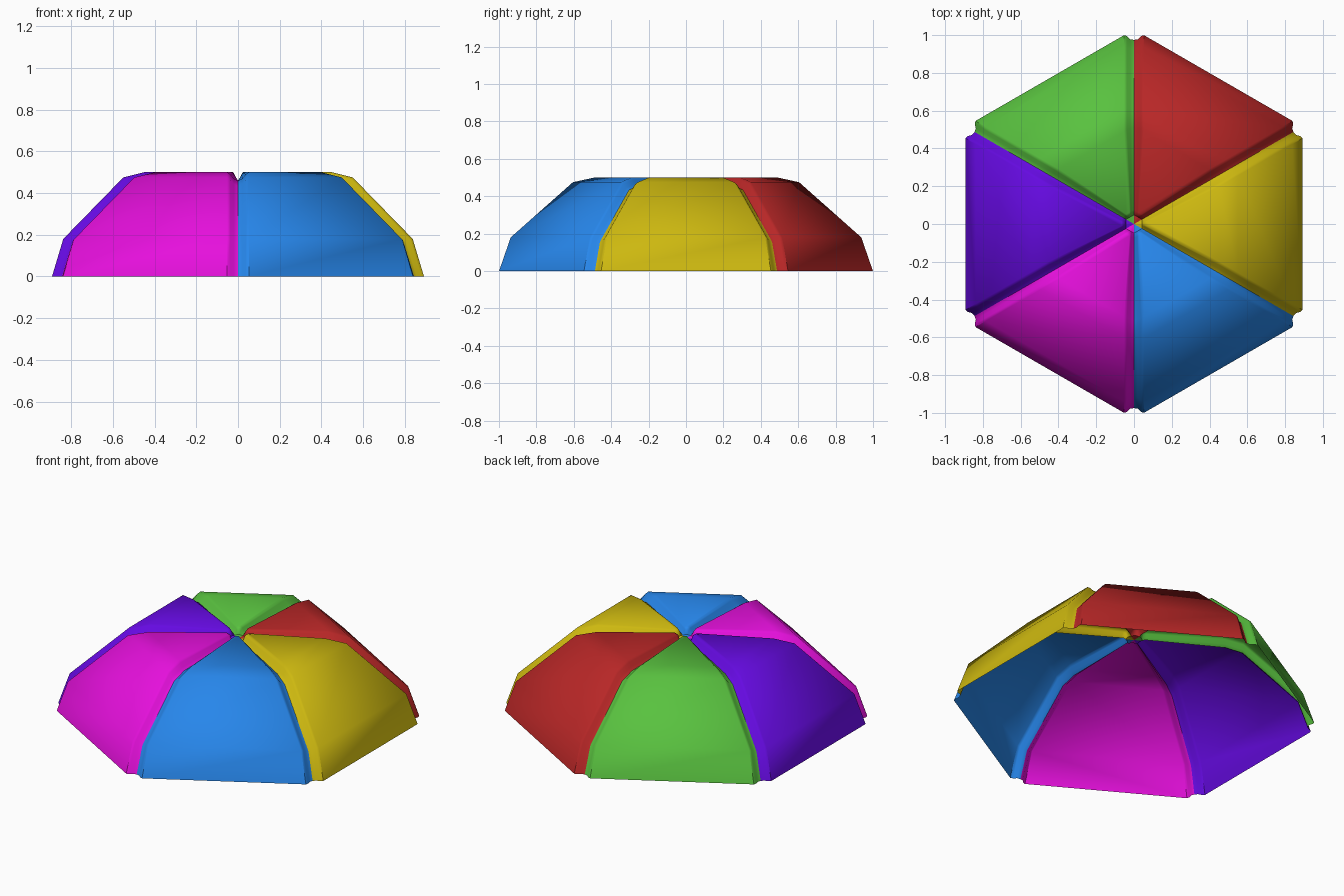
import bpy, bmesh, math

if "Cube" in bpy.data.objects:
    bpy.data.objects.remove(bpy.data.objects["Cube"])

T30 = math.tan(math.radians(30))

# radial profile of one panel: distance, height, groove normal (out, up), groove width scale, depth scale
PROFILE = [
    (0.892, 0.000, 1.00, 0.00, 1.0, 1.0),
    (0.838, 0.180, 0.87, 0.48, 1.0, 1.0),
    (0.550, 0.475, 0.45, 0.88, 1.0, 1.0),
    (0.450, 0.500, 0.12, 0.98, 1.0, 0.9),
    (0.065, 0.500, 0.00, 1.00, 0.45, 0.8),
    (0.050, 0.490, 0.00, 1.00, 0.40, 0.6),
    (0.042, 0.460, 0.00, 1.00, 0.35, 0.1),
]
# groove cross-section towards the seam: inset from seam, depth
GROOVE = [(0.061, 0.0), (0.043, 0.012), (0.023, 0.035), (0.0, 0.048)]

PANELS = [
    ("yellow", (0.61, 0.48, 0.005, 1)),
    ("red", (0.48, 0.02, 0.02, 1)),
    ("green", (0.10, 0.54, 0.05, 1)),
    ("purple", (0.13, 0.003, 0.75, 1)),
    ("magenta", (0.79, 0.005, 0.72, 1)),
    ("blue", (0.02, 0.24, 0.83, 1)),
]


def make_panel(name, color, angle):
    bm = bmesh.new()
    rows = []
    for a, z, nx, nz, ws, ds in PROFILE:
        half = []
        for inset, depth in GROOVE:
            d = depth * ds
            out = a - d * nx
            half.append((out, out * T30 - inset * ws, z - d * nz))
        pts = [(x, -y, h) for x, y, h in reversed(half)] + half
        rows.append([bm.verts.new(p) for p in pts])
    # panel surface
    for r0, r1 in zip(rows, rows[1:]):
        for i in range(len(r0) - 1):
            bm.faces.new((r0[i], r0[i + 1], r1[i + 1], r1[i]))
    # small wedge closing the sunken hub
    tip = bm.verts.new((0, 0, 0.455))
    for p, q in zip(rows[-1], rows[-1][1:]):
        bm.faces.new((p, q, tip))
    mesh = bpy.data.meshes.new(name)
    bm.to_mesh(mesh)
    bm.free()
    obj = bpy.data.objects.new(name, mesh)
    bpy.context.collection.objects.link(obj)
    obj.rotation_euler.z = angle
    mat = bpy.data.materials.new(name)
    mat.diffuse_color = color
    mat.use_nodes = True
    mat.node_tree.nodes["Principled BSDF"].inputs["Base Color"].default_value = mat.diffuse_color
    mesh.materials.append(mat)
    bpy.ops.object.select_all(action='DESELECT')
    obj.select_set(True)
    bpy.context.view_layer.objects.active = obj
    bpy.ops.object.shade_smooth_by_angle(angle=math.radians(45))


# six canopy panels around the hub
for k, (label, color) in enumerate(PANELS):
    make_panel(label + "_canopy_panel", color, math.radians(60 * k))
